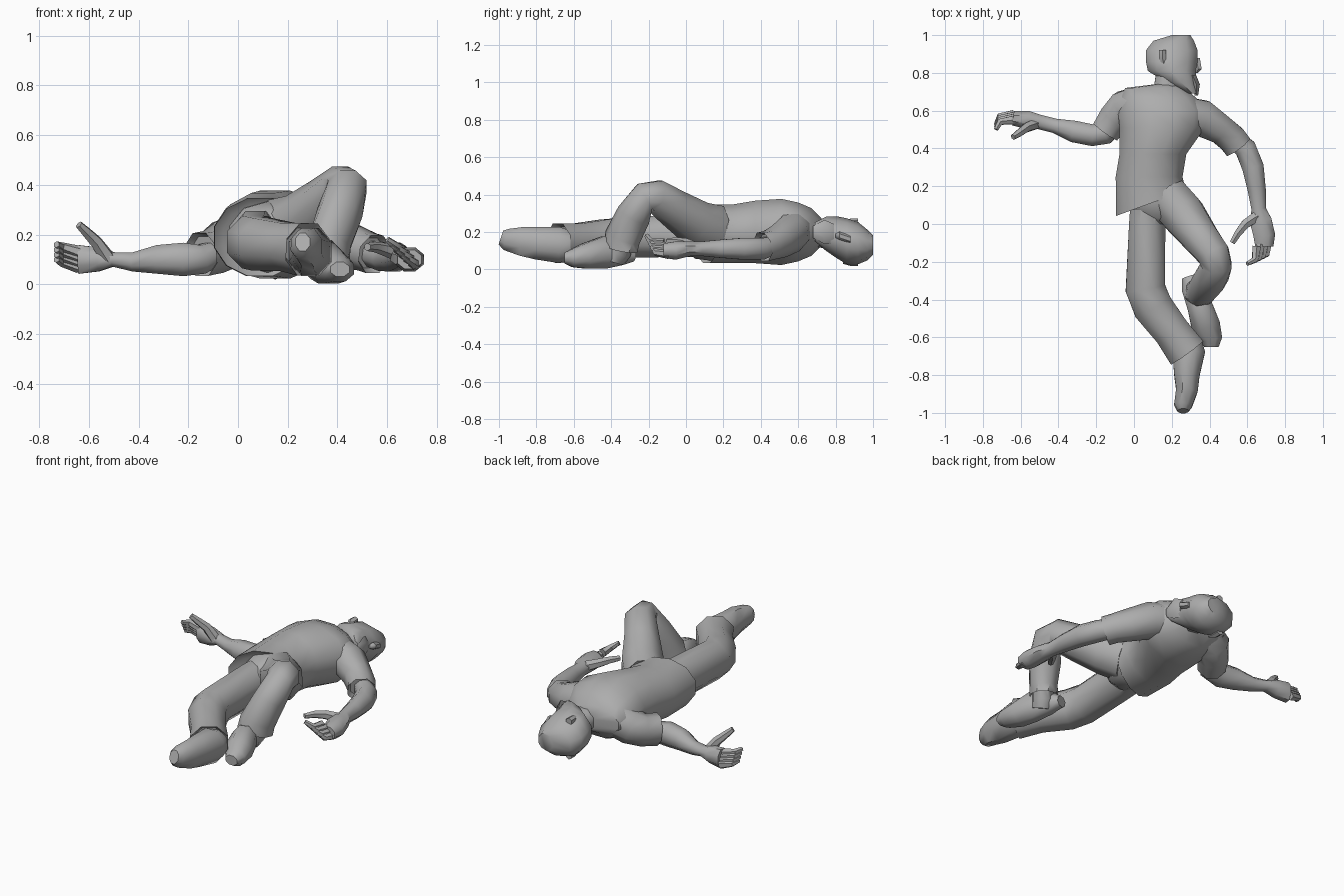
import bpy, bmesh, math
from mathutils import Vector, Matrix

cube = bpy.data.objects.get("Cube")
if cube:
    bpy.data.objects.remove(cube)

COLOUR = (.42, .42, .42, 1)
UP = Vector((0, 0, 1))
FORWARD = Vector((0, 1, 0))

grey = bpy.data.materials.new("plain_grey")
grey.use_nodes = True
grey.diffuse_color = COLOUR
grey.node_tree.nodes["Principled BSDF"].inputs["Base Color"].default_value = COLOUR


def finish_part(name, bm):
    """Turn a bmesh into a grey object with smooth shading and sharp edges."""
    bmesh.ops.recalc_face_normals(bm, faces=bm.faces)
    mesh = bpy.data.meshes.new(name)
    bm.to_mesh(mesh)
    bm.free()
    mesh.materials.append(grey)
    part = bpy.data.objects.new(name, mesh)
    bpy.context.collection.objects.link(part)
    bpy.ops.object.select_all(action='DESELECT')
    part.select_set(True)
    bpy.context.view_layer.objects.active = part
    bpy.ops.object.shade_smooth_by_angle(angle=math.radians(50))


def loft(name, sections, sides=8, folded=False, turn=0, along=None):
    """Skin oval rings given as x, y, z, half width and optional half height.
    A folded end gets a smaller ring inside the first; turn swings that end."""
    fit = 1 / math.cos(math.pi / sides * .7)  # polygon straddles the true oval
    centres = [Vector(s[:3]) for s in sections]
    sizes = [(s[3] * fit, s[-1] * fit) for s in sections]
    steps = [(b - a).normalized() for a, b in zip(centres, centres[1:])]
    tangents = [a + b for a, b in zip(steps[:1] + steps, steps + steps[-1:])]
    if along:
        tangents = [along] * len(centres)
    tangents[0] = Matrix.Rotation(math.radians(turn), 3, 'Z') @ tangents[0]
    if folded:
        inner = tuple(size * .8 for size in sizes[0])
        centres.insert(0, centres[0] + steps[0] * .03)
        sizes.insert(0, inner)
        tangents.insert(0, tangents[0])

    bm = bmesh.new()
    rings = []
    for centre, (width, height), tangent in zip(centres, sizes, tangents):
        side = tangent.cross(UP).normalized()
        top = side.cross(tangent).normalized()
        angles = [math.tau * (k + .5) / sides for k in range(sides)]
        rings.append([bm.verts.new(centre + side * width * math.cos(a)
                                   + top * height * math.sin(a)) for a in angles])
    for ring, following in zip(rings, rings[1:]):
        for k in range(sides):
            bm.faces.new((ring[k - 1], ring[k], following[k], following[k - 1]))
    bm.faces.new(rings[0])
    bm.faces.new(rings[-1])
    finish_part(name, bm)


def taper(name, points, thickness):
    """Thin digit that narrows evenly from base to tip."""
    shrink = [thickness * (1 - .5 * i / (len(points) - 1)) for i in range(len(points))]
    loft(name, [(*p, r) for p, r in zip(points, shrink)], sides=6)


def fingers(side, knuckle, spread, reach, curl):
    """Row of four bent fingers starting along the spread direction."""
    for i, label in enumerate(("index", "middle", "ring", "little")):
        base = Vector(knuckle) + Vector(spread) * i
        bend = base + Vector(reach)
        taper(f"{side}_{label}_finger", [base, bend, bend + Vector(curl)], .024)


# Shirt with a slanted, folded hem
loft("shirt", [
    (.09, .11, .19, .2, .16), (.08, .25, .19, .18, .16), (.1, .37, .2, .18, .17),
    (.15, .51, .2, .23, .18), (.15, .6, .2, .24, .16), (.13, .67, .2, .2, .13),
    (.11, .72, .2, .16, .08), (.17, .74, .19, .06)],
    sides=12, folded=True, turn=20, along=FORWARD)

# Trousers, each leg starting from its cuff
loft("trouser_seat", [
    (.13, 0, .18, .08), (.13, .04, .18, .12), (.12, .12, .19, .16, .14),
    (.1, .24, .19, .16, .14)], sides=10)
loft("right_trouser_leg", [
    (.28, -.68, .14, .11), (.2, -.57, .15, .1), (.1, -.44, .16, .11),
    (.06, -.34, .17, .11), (.07, 0, .18, .1, .12), (.08, .14, .18, .1, .12)],
    folded=True)
loft("left_trouser_leg", [
    (.36, -.35, .11, .08, .1), (.37, -.34, .17, .08, .1), (.41, -.28, .29, .09),
    (.44, -.22, .39, .08), (.42, -.16, .39, .09), (.35, -.07, .33, .1),
    (.26, .05, .25, .12), (.18, .14, .21, .12, .14)], folded=True)

# Shoes
loft("right_shoe", [
    (.28, -.62, .13, .08), (.29, -.68, .13, .09, .1), (.28, -.8, .14, .07, .09),
    (.28, -.88, .15, .06, .08), (.26, -.96, .16, .05, .06), (.26, -.99, .17, .03, .04)])
loft("left_ankle", [(.38, -.33, .2, .06, .07), (.35, -.37, .1, .06, .08), (.34, -.39, .05, .06)])
loft("left_shoe", [
    (.29, -.28, .07, .04, .03), (.31, -.34, .08, .06), (.35, -.44, .09, .07, .09),
    (.38, -.54, .07, .08, .07), (.41, -.61, .06, .06, .05), (.41, -.65, .06, .04, .03)])

# Sleeves, each starting from its cuff
loft("left_sleeve", [
    (.55, .41, .12, .08), (.52, .45, .13, .08), (.46, .5, .15, .08, .09),
    (.36, .56, .19, .1), (.24, .58, .22, .1)], folded=True)
loft("right_sleeve", [
    (-.15, .49, .12, .08, .09), (-.1, .56, .13, .09), (-.05, .61, .16, .1),
    (.02, .63, .19, .1)], folded=True)

# Arms running into the palms
loft("left_arm", [
    (.51, .47, .13, .05), (.59, .4, .11, .06), (.63, .3, .11, .06), (.65, .18, .11, .05),
    (.66, .08, .11, .04), (.67, .02, .11, .06, .04), (.69, -.06, .1, .06, .05),
    (.69, -.12, .1, .05, .04)])
loft("right_arm", [
    (-.08, .55, .13, .05), (-.15, .48, .1, .06), (-.22, .47, .1, .06, .07),
    (-.32, .49, .1, .06), (-.42, .52, .09, .04), (-.5, .54, .1, .04, .03),
    (-.56, .55, .1, .05), (-.64, .56, .1, .04, .06)])

# Fingers and thumbs
fingers("left", (.71, -.09, .08), (-.02, -.01, .02), (-.01, -.07, .01), (-.04, -.02, .03))
fingers("right", (-.64, .58, .07), (0, -.01, .02), (-.07, -.01, .02), (-.02, -.04, .01))
taper("left_thumb", [(.65, .04, .12), (.59, 0, .14), (.55, -.05, .15), (.52, -.1, .15)], .03)
taper("right_thumb", [(-.52, .53, .1), (-.57, .51, .17), (-.61, .48, .21), (-.64, .46, .24)], .03)

# Neck and head, the face turned to its left
loft("neck", [(.17, .7, .19, .07), (.2, .84, .17, .08)])
loft("head", [
    (.25, 1, .13, .05), (.21, .97, .13, .11, .08), (.2, .92, .14, .14, .11),
    (.2, .86, .15, .14, .12), (.2, .81, .17, .13, .11), (.25, .75, .19, .08, .09),
    (.31, .69, .2, .03, .05)], sides=10, along=FORWARD)
loft("nose", [(.33, .88, .16, .02), (.34, .82, .18, .02), (.33, .8, .18, .01)],
     sides=6, along=FORWARD)
loft("beard", [(.31, .79, .19, .02, .05), (.33, .74, .2, .02, .06), (.33, .68, .2, .01, .03)],
     sides=6, along=FORWARD)
for side, height in (("right", .25), ("left", .04)):
    loft(f"{side}_ear", [(.15, .92, height, .02), (.15, .88, height, .02),
                         (.16, .84, height, .01)], sides=6, along=FORWARD)
